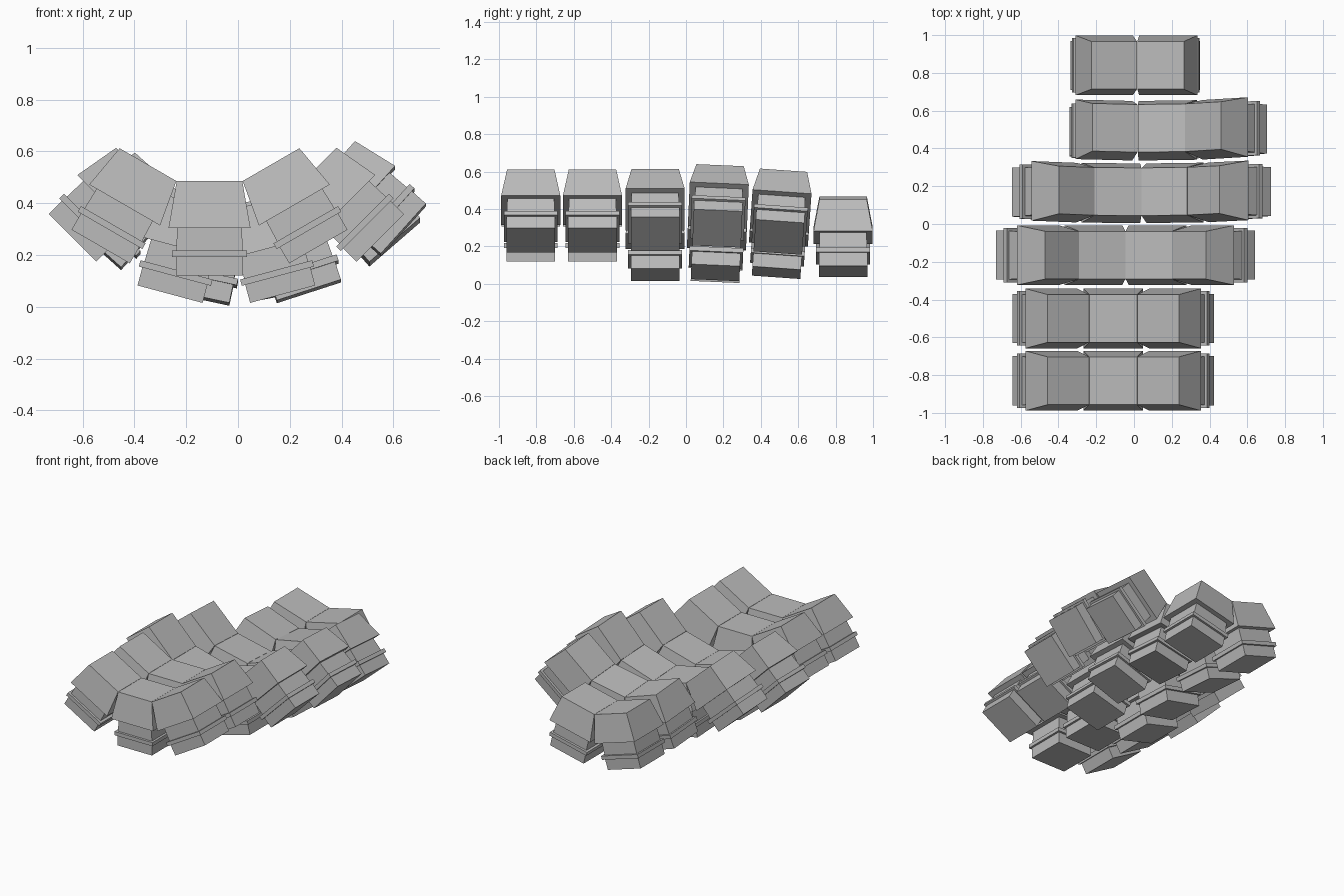
import bpy, bmesh
from math import radians
from mathutils import Matrix, Vector

cube = bpy.data.objects.get("Cube")
if cube:
    bpy.data.objects.remove(cube, do_unlink=True)

grey = bpy.data.materials.new("plain_grey")
grey.use_nodes = True
COLOUR = (0.5, 0.5, 0.5, 1)
grey.diffuse_color = COLOUR
grey.node_tree.nodes["Principled BSDF"].inputs["Base Color"].default_value = COLOUR


def block_mesh(name, bottom, top, half_bottom, half_top):
    """Square block, optionally tapered towards the top."""
    bm = bmesh.new()
    bmesh.ops.create_cube(bm, size=2)
    for v in bm.verts:
        half, z = (half_top, top) if v.co.z > 0 else (half_bottom, bottom)
        v.co = Vector((v.co.x * half, v.co.y * half, z))
    mesh = bpy.data.meshes.new(name)
    bm.to_mesh(mesh)
    bm.free()
    mesh.materials.append(grey)
    return mesh


# Parts of one key, measured down from the top of the cap
PARTS = [
    block_mesh("key_cap", -0.18, 0, 0.158, 0.1265),
    block_mesh("switch_upper_housing", -0.27, -0.18, 0.128, 0.125),
    block_mesh("switch_flange", -0.293, -0.268, 0.144, 0.144),
    block_mesh("switch_lower_housing", -0.365, -0.293, 0.13, 0.13),
]
RADIUS = 0.475   # distance from the arc centre to the cap tops
STEP = 30        # angle between neighbouring keys
LEVEL = 0.4      # height about which a row leans

# Each row: y, arc centre x and z, lean about x, roll about y, key slots
ROWS = [
    (-0.83, -0.11, 0.96, 0, 0, (-1, 0, 1)),
    (-0.50, -0.11, 0.96, 0, 0, (-1, 0, 1)),
    (-0.165, -0.045, 0.86, 0, 0, (-1.5, -0.5, 0.5, 1.5)),
    (0.172, 0.014, 0.858, -2.5, 3, (-1.5, -0.5, 0.5, 1.5)),
    (0.507, 0.054, 0.883, -4, -4, (-0.5, 0.5, 1.5)),
    (0.84, 0.034, 0.885, 0, -2, (-0.5, 0.5)),
]

# Place the keys along each arc
for y, x, z, lean, roll, slots in ROWS:
    row = (Matrix.Translation((x, y, LEVEL))
           @ Matrix.Rotation(radians(lean), 4, 'X')
           @ Matrix.Translation((0, 0, z - LEVEL)))
    for slot in slots:
        turn = Matrix.Rotation(-radians(slot * STEP + roll), 4, 'Y')
        place = row @ turn @ Matrix.Translation((0, 0, -RADIUS))
        for mesh in PARTS:
            obj = bpy.data.objects.new(mesh.name, mesh)
            obj.matrix_world = place
            bpy.context.collection.objects.link(obj)
